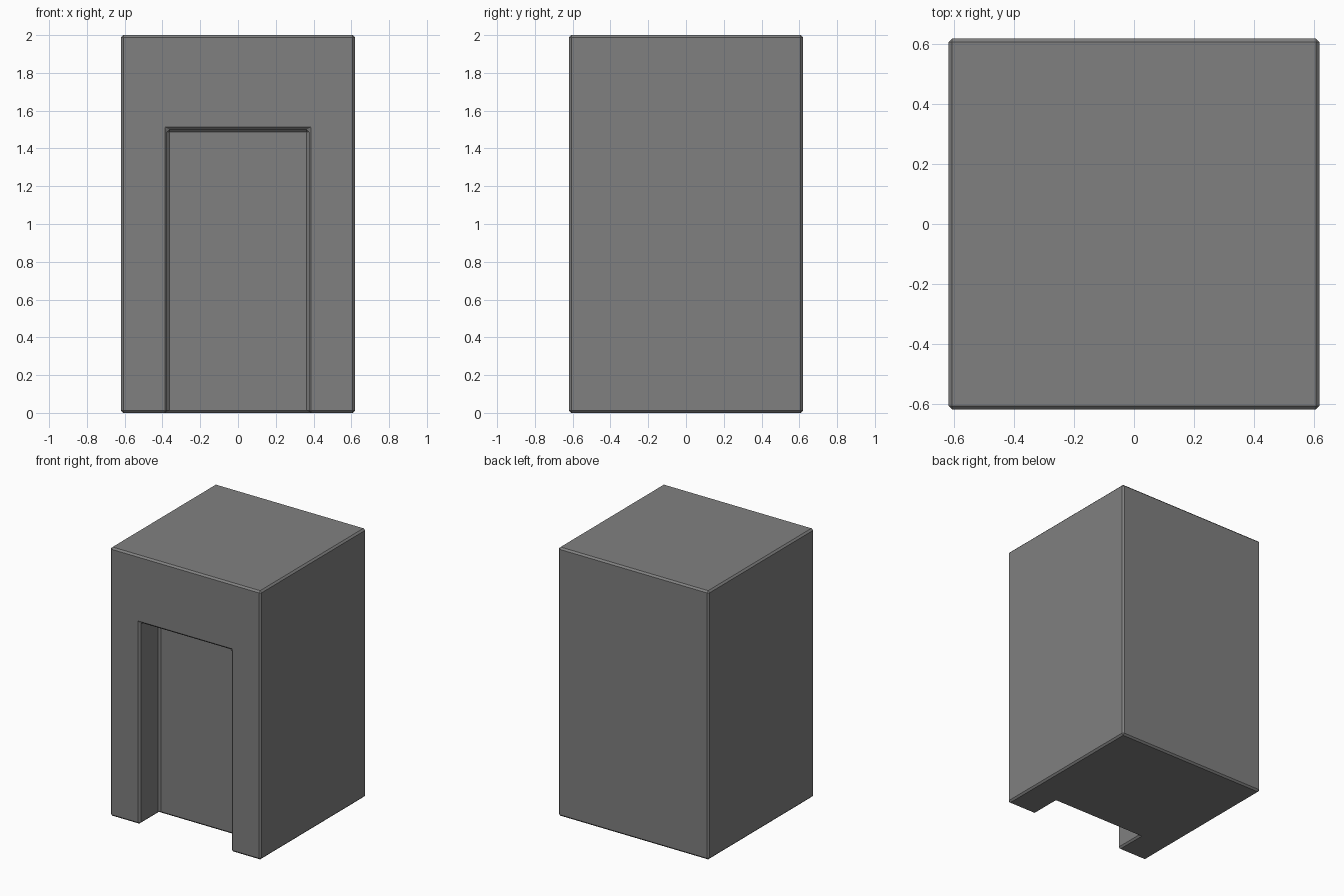
import bpy, bmesh

if "Cube" in bpy.data.objects:
    bpy.data.objects.remove(bpy.data.objects["Cube"])

HALF, HEIGHT = 0.62, 2.0            # block
DOOR_HALF, DOOR_TOP, DEPTH = 0.375, 1.5, 0.23
BEVEL = 0.0125

grey = bpy.data.materials.new("mid grey")
grey.diffuse_color = (0.216, 0.216, 0.216, 1)
grey.use_nodes = True
grey.node_tree.nodes["Principled BSDF"].inputs["Base Color"].default_value = grey.diffuse_color


def box(name, lo, hi):
    """Axis-aligned box between two corners."""
    bm = bmesh.new()
    bmesh.ops.create_cube(bm, size=1)
    for v in bm.verts:
        v.co = [hi[i] if v.co[i] > 0 else lo[i] for i in range(3)]
    mesh = bpy.data.meshes.new(name)
    bm.to_mesh(mesh)
    bm.free()
    ob = bpy.data.objects.new(name, mesh)
    bpy.context.collection.objects.link(ob)
    mesh.materials.append(grey)
    return ob


# Solid block with a doorway recess cut into the front
block = box("block_with_doorway", (-HALF, -HALF, 0), (HALF, HALF, HEIGHT))
cutter = box("doorway_cutter", (-DOOR_HALF, -HALF - 0.2, -0.2),
             (DOOR_HALF, -HALF + DEPTH, DOOR_TOP))
cutter.hide_render = True
cutter.hide_viewport = True

cut = block.modifiers.new("doorway", 'BOOLEAN')
cut.operation = 'DIFFERENCE'
cut.object = cutter
cut.solver = 'EXACT'

# Narrow chamfer on every edge
bev = block.modifiers.new("chamfer", 'BEVEL')
bev.width = BEVEL
bev.segments = 1
bev.limit_method = 'ANGLE'
